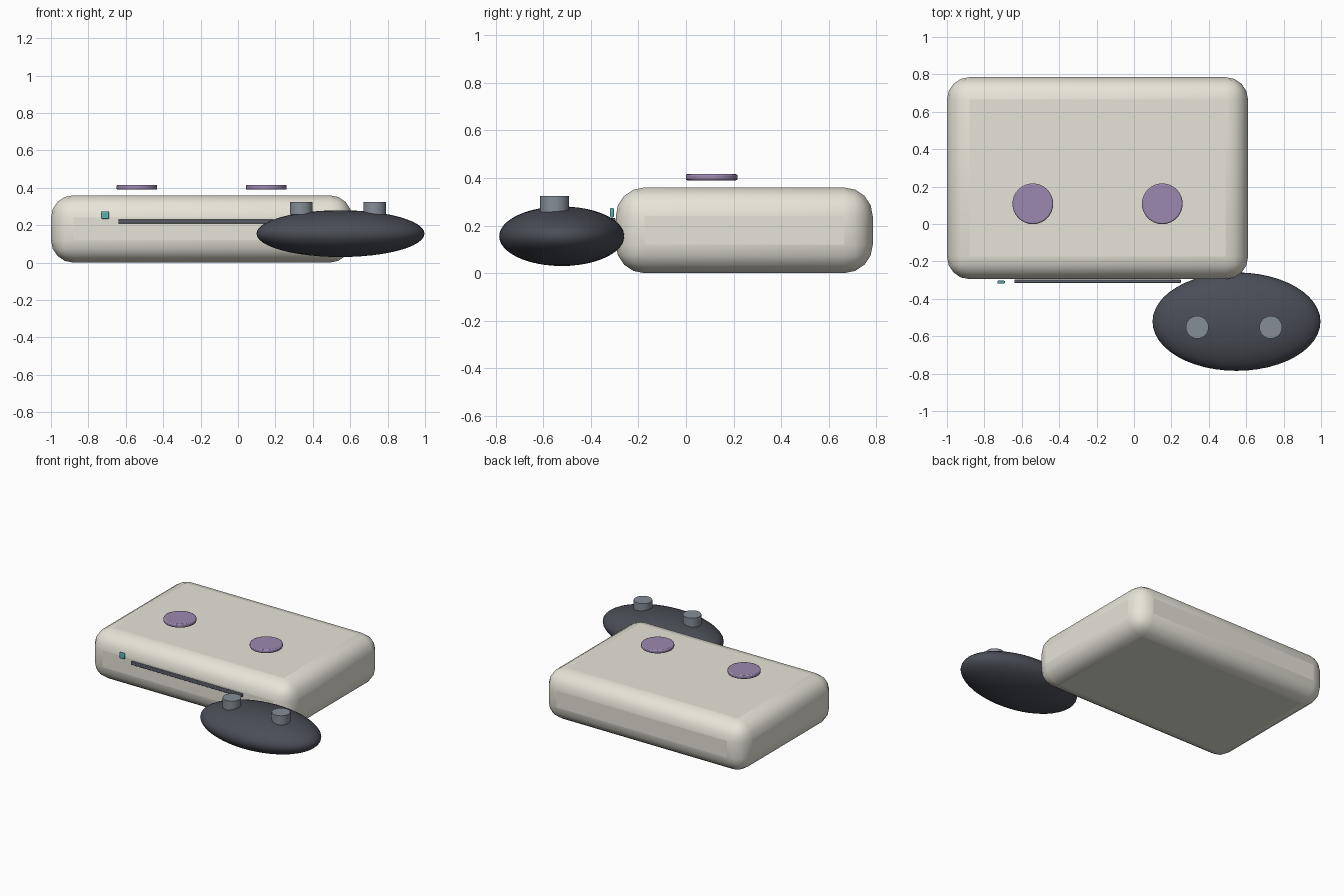
import bpy, math

if "Cube" in bpy.data.objects:
    bpy.data.objects.remove(bpy.data.objects["Cube"])


def material(name, color):
    m = bpy.data.materials.new(name)
    m.diffuse_color = (*color, 1)
    m.use_nodes = True
    m.node_tree.nodes["Principled BSDF"].inputs["Base Color"].default_value = m.diffuse_color
    return m


cream = material("cream", (0.80, 0.78, 0.69))
dark = material("charcoal", (0.07, 0.075, 0.095))
violet = material("violet", (0.33, 0.25, 0.43))
grey = material("mid_grey", (0.24, 0.27, 0.31))
slot_grey = material("slot_grey", (0.12, 0.13, 0.16))
teal = material("teal", (0.10, 0.45, 0.45))


def finish(name, mat, bevel=0, segments=2, angle=35):
    o = bpy.context.object
    o.name = name
    o.data.materials.append(mat)
    bpy.ops.object.transform_apply(location=False, rotation=False, scale=True)
    if bevel:
        b = o.modifiers.new("bevel", 'BEVEL')
        b.width, b.segments = bevel, segments
        b.limit_method = 'ANGLE'
    bpy.ops.object.shade_smooth_by_angle(angle=math.radians(angle))
    return o


def box(name, loc, size, mat, bevel, segments):
    bpy.ops.mesh.primitive_cube_add(size=1, location=loc)
    bpy.context.object.scale = size
    return finish(name, mat, bevel, segments)


def disc(name, loc, radius, depth, mat, bevel=0):
    bpy.ops.mesh.primitive_cylinder_add(vertices=32, radius=radius, depth=depth, location=loc)
    return finish(name, mat, bevel)


CX = -0.195  # console centre line

# Console body with disc slot and status light on the front
box("console_body", (CX, 0.245, 0.18), (1.61, 1.08, 0.36), cream, 0.12, 4)
box("disc_slot", (CX, -0.306, 0.22), (0.89, 0.02, 0.022), slot_grey, 0.004, 2)
box("status_light", (-0.71, -0.311, 0.254), (0.04, 0.016, 0.04), teal, 0.005, 2)

# Round buttons floating just above the lid
for side, s in (("left", -1), ("right", 1)):
    disc(f"{side}_button", (CX + s * 0.346, 0.108, 0.403), 0.109, 0.026, violet, 0.007)

# Oval controller with two thumb sticks
bpy.ops.mesh.primitive_uv_sphere_add(segments=48, ring_count=24, radius=1, location=(0.548, -0.522, 0.155))
bpy.context.object.scale = (0.449, 0.263, 0.125)
finish("controller", dark, angle=60)
for side, x in (("left", 0.338), ("right", 0.731)):
    disc(f"{side}_thumb_stick", (x, -0.552, 0.29), 0.061, 0.068, grey)
